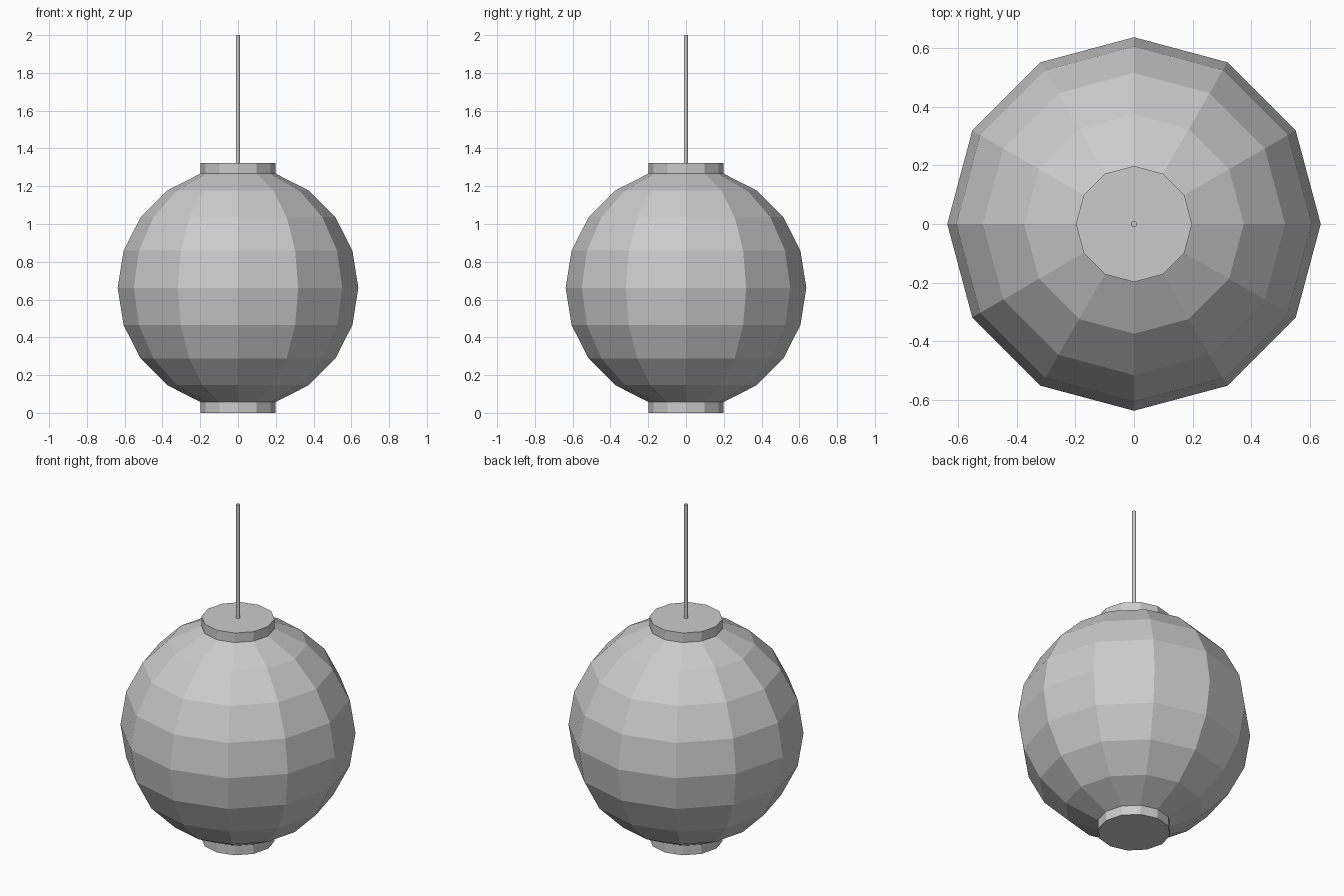
import bpy
import bmesh
from math import cos, sin, pi

old = bpy.data.objects.get("Cube")
if old:
    bpy.data.objects.remove(old, do_unlink=True)

SIDES = 12
RADIUS = 0.637
MIDDLE = 0.662
RINGS = 10

grey = bpy.data.materials.new("light grey")
grey.use_nodes = True
colour = (0.6, 0.6, 0.6, 1)
grey.diffuse_color = colour
grey.node_tree.nodes["Principled BSDF"].inputs["Base Color"].default_value = colour


def lathe(name, profile, sides=SIDES, capped=True):
    """Turn a (radius, height) profile, listed bottom to top, around z."""
    bm = bmesh.new()
    rings = [[bm.verts.new((r * cos(2 * pi * i / sides), r * sin(2 * pi * i / sides), z))
              for i in range(sides)] for r, z in profile]
    for low, high in zip(rings, rings[1:]):
        for i in range(sides):
            j = (i + 1) % sides
            bm.faces.new((low[i], low[j], high[j], high[i]))
    if capped:
        bm.faces.new(rings[0][::-1])
        bm.faces.new(rings[-1])
    mesh = bpy.data.meshes.new(name)
    bm.to_mesh(mesh)
    bm.free()
    mesh.materials.append(grey)
    obj = bpy.data.objects.new(name, mesh)
    bpy.context.collection.objects.link(obj)
    return obj


# Faceted round shade, open where the end caps close it
lathe("lantern_shade",
      [(RADIUS * sin(pi * k / RINGS), MIDDLE - RADIUS * cos(pi * k / RINGS))
       for k in range(1, RINGS)], capped=False)

# Flat end caps
for name, bottom, top in (("bottom_cap", 0, 0.057), ("top_cap", 1.267, 1.324)):
    lathe(name, [(0.198, bottom), (0.198, top)])

# Hanging cord
lathe("cord", [(0.011, 1.31), (0.011, 2)])
